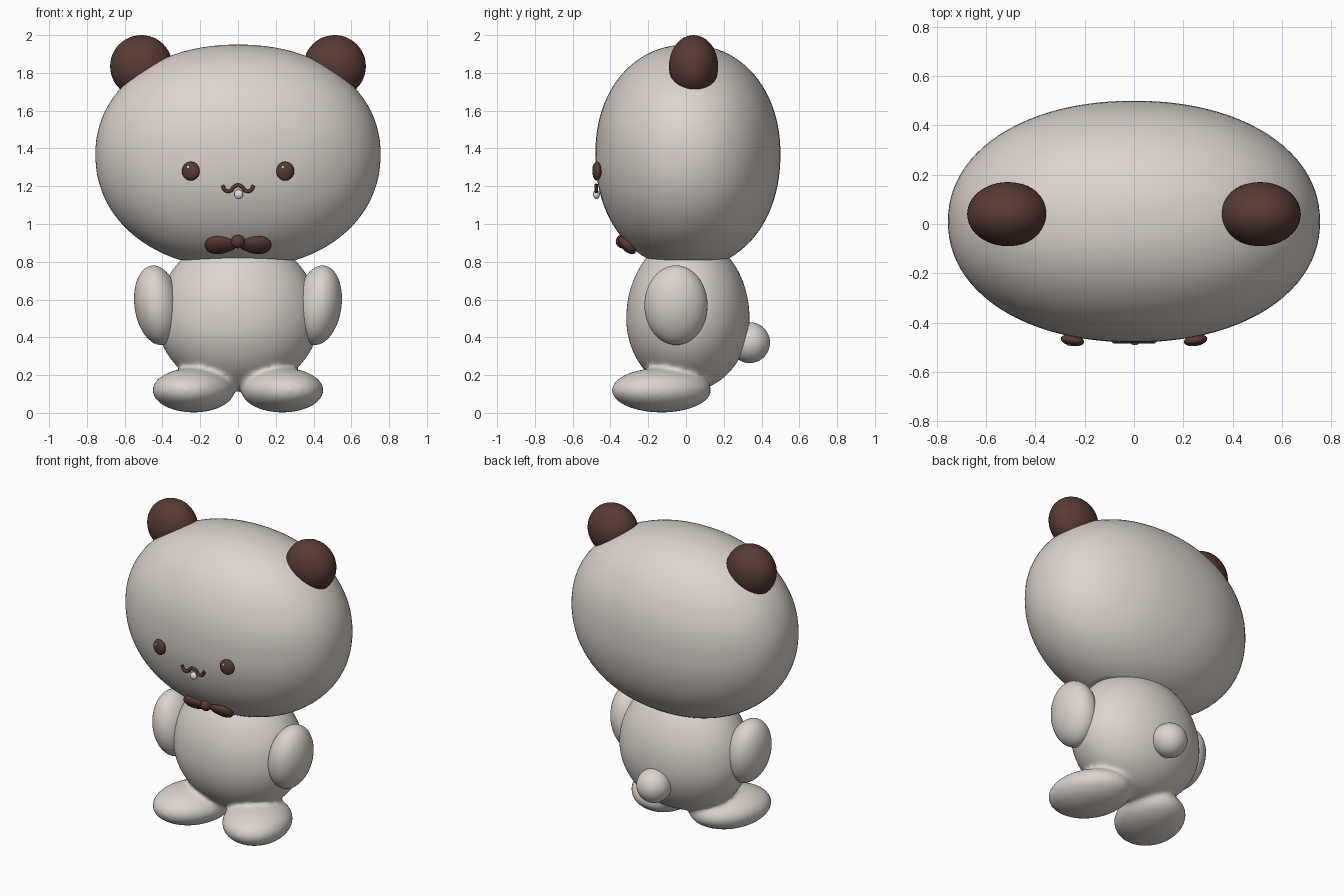
import bpy, bmesh
from math import radians
from mathutils import Matrix, Vector, Euler

cube = bpy.data.objects.get("Cube")
if cube:
    bpy.data.objects.remove(cube, do_unlink=True)


def material(name, rgb):
    mat = bpy.data.materials.new(name)
    mat.use_nodes = True
    mat.diffuse_color = (*rgb, 1)
    mat.node_tree.nodes["Principled BSDF"].inputs["Base Color"].default_value = (*rgb, 1)
    return mat


CREAM = material("warm cream", (0.72, 0.66, 0.61))
BROWN = material("dark brown", (0.10, 0.042, 0.032))
WHITE = material("soft white", (0.85, 0.83, 0.80))


def add_ellipsoid(bm, center, size, rot=(0, 0, 0), seg=48):
    """Add an ellipsoid with the given half sizes and rotation in degrees."""
    turn = Euler([radians(a) for a in rot]).to_matrix().to_4x4()
    matrix = Matrix.Translation(center) @ turn @ Matrix.Diagonal((*size, 1))
    return bmesh.ops.create_uvsphere(bm, u_segments=seg, v_segments=seg // 2,
                                     radius=1, matrix=matrix)["verts"]


def finish(bm, name, mat):
    mesh = bpy.data.meshes.new(name)
    bm.to_mesh(mesh)
    bm.free()
    mesh.materials.append(mat)
    obj = bpy.data.objects.new(name, mesh)
    bpy.context.collection.objects.link(obj)
    bpy.ops.object.select_all(action="DESELECT")
    obj.select_set(True)
    bpy.context.view_layer.objects.active = obj
    bpy.ops.object.shade_smooth_by_angle(angle=radians(40))
    return obj


def ellipsoid(name, mat, center, size, rot=(0, 0, 0), seg=48):
    bm = bmesh.new()
    add_ellipsoid(bm, center, size, rot, seg)
    return finish(bm, name, mat)


# Head: wide, slightly squared ellipsoid with a flat underside
bm = bmesh.new()
n = 2.12
for v in add_ellipsoid(bm, (0, 0, 0), (1, 1, 1), seg=96):
    p = v.co / sum(abs(c) ** n for c in v.co) ** (1 / n)
    height = 0.58 if p.z > 0 else 0.605
    v.co = Vector((p.x * 0.755, p.y * 0.49 + 0.01, p.z * height + 1.37))
bmesh.ops.bisect_plane(bm, geom=bm.verts[:] + bm.edges[:] + bm.faces[:],
                       plane_co=(0, 0, 0.81), plane_no=(0, 0, -1), clear_outer=True)
bmesh.ops.holes_fill(bm, edges=[e for e in bm.edges if e.is_boundary], sides=0)
finish(bm, "head", CREAM)

# Body and feet melted into one soft form
bm = bmesh.new()
for v in add_ellipsoid(bm, (0, 0, 0), (0.43, 0.327, 1), seg=64):
    v.co = Vector((v.co.x, v.co.y + 0.01, 0.5 + v.co.z * (0.435 if v.co.z > 0 else 0.385)))
for side in (-1, 1):
    add_ellipsoid(bm, (side * 0.235, -0.13, 0.12), (0.21, 0.27, 0.118), (0, 0, side * 20))
body = finish(bm, "body_and_feet", CREAM)
remesh = body.modifiers.new("merge", "REMESH")
remesh.mode = "VOXEL"
remesh.voxel_size = 0.014
remesh.use_smooth_shade = True
soften = body.modifiers.new("soften", "SMOOTH")
soften.factor = 0.5
soften.iterations = 10

# Tail
ellipsoid("tail", CREAM, (0, 0.337, 0.372), (0.108, 0.108, 0.108))

# Paired parts
for side, label in ((-1, "right"), (1, "left")):
    ellipsoid(label + "_arm", CREAM, (side * 0.428, -0.053, 0.57),
              (0.12, 0.167, 0.212), (0, side * 8, 0))
    ellipsoid(label + "_ear", BROWN, (side * 0.512, 0.04, 1.835), (0.165, 0.13, 0.165))
    ellipsoid(label + "_eye", BROWN, (side * 0.25, -0.472, 1.28),
              (0.048, 0.023, 0.05), (0, 0, side * 10), 32)
    ellipsoid(label + "_eye_glint", WHITE, (side * 0.25 - 0.013, -0.492, 1.3),
              (0.007, 0.004, 0.008), seg=16)

    # Bow wing: narrow at the knot, full at the outer end, lying along the chin
    bm = bmesh.new()
    tilt = Matrix.Rotation(radians(45), 3, "X")
    for v in add_ellipsoid(bm, (0, 0, 0), (1, 1, 1), seg=32):
        fullness = 0.85 + 0.2 * v.co.x
        local = Vector((side * v.co.x * 0.085, v.co.y * 0.036 * fullness,
                        v.co.z * 0.068 * fullness))
        v.co = tilt @ local + Vector((side * 0.092, -0.312, 0.888))
    bmesh.ops.recalc_face_normals(bm, faces=bm.faces[:])
    finish(bm, label + "_bow_wing", BROWN)

# Bow knot
ellipsoid("bow_knot", BROWN, (0, -0.335, 0.908), (0.037, 0.037, 0.037), seg=32)

# Mouth: a wavy tube with upturned ends
half = [(0.082, 1.205), (0.068, 1.178), (0.04, 1.176), (0.02, 1.198)]
points = [(-x, z) for x, z in half] + [(0, 1.205)] + half[::-1]
curve = bpy.data.curves.new("mouth", "CURVE")
curve.dimensions = "3D"
curve.bevel_depth = 0.01
curve.bevel_resolution = 3
curve.use_fill_caps = True
spline = curve.splines.new("BEZIER")
spline.bezier_points.add(len(points) - 1)
for bp, (x, z) in zip(spline.bezier_points, points):
    bp.co = (x, -0.475, z)
    bp.handle_left_type = bp.handle_right_type = "AUTO"
curve.materials.append(BROWN)
bpy.context.collection.objects.link(bpy.data.objects.new("mouth", curve))

# Small tooth under the mouth
ellipsoid("tooth", WHITE, (0.004, -0.474, 1.157), (0.023, 0.018, 0.025), seg=24)
